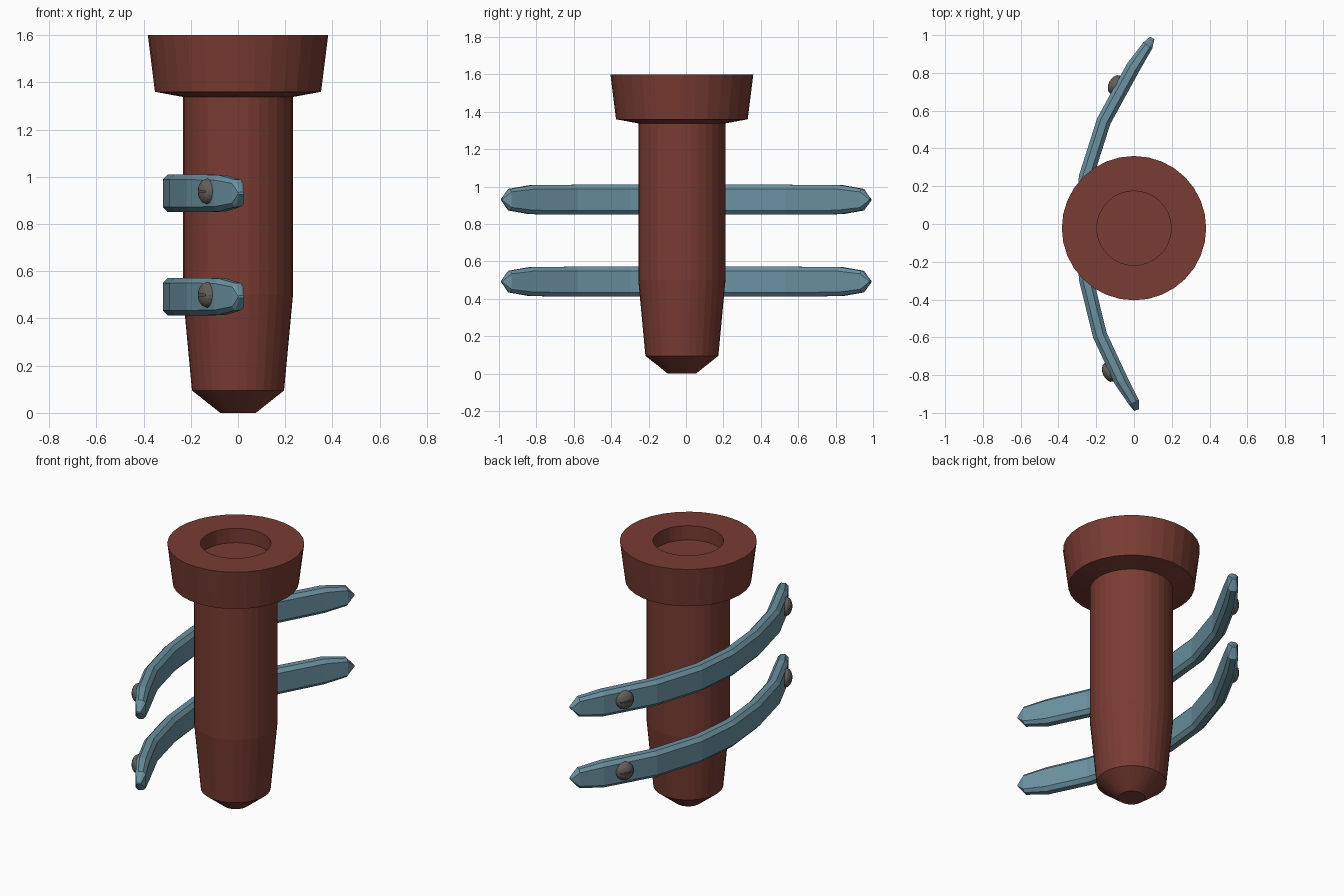
import bpy, bmesh, math
from mathutils import Vector, Matrix

if "Cube" in bpy.data.objects:
    bpy.data.objects.remove(bpy.data.objects["Cube"], do_unlink=True)


def material(name, rgb):
    m = bpy.data.materials.new(name)
    m.use_nodes = True
    m.diffuse_color = (*rgb, 1)
    bsdf = next(n for n in m.node_tree.nodes if n.type == 'BSDF_PRINCIPLED')
    bsdf.inputs["Base Color"].default_value = (*rgb, 1)
    return m


RED = material("red_brown", (0.19, 0.045, 0.033))
BLUE = material("steel_blue", (0.147, 0.285, 0.355))
GREY = material("dark_grey", (0.13, 0.115, 0.105))


def finish(name, bm, mat):
    bmesh.ops.recalc_face_normals(bm, faces=bm.faces)
    mesh = bpy.data.meshes.new(name)
    bm.to_mesh(mesh)
    bm.free()
    mesh.materials.append(mat)
    obj = bpy.data.objects.new(name, mesh)
    bpy.context.collection.objects.link(obj)
    return obj


def loft(bm, rings):
    """Bridge closed rings of points and cap both ends."""
    loops = [[bm.verts.new(p) for p in ring] for ring in rings]
    n = len(loops[0])
    for a, b in zip(loops, loops[1:]):
        for i in range(n):
            j = (i + 1) % n
            bm.faces.new((a[i], a[j], b[j], b[i]))
    bm.faces.new(loops[0])
    bm.faces.new(loops[-1])


def lathe(bm, profile, sides, centre_y=0):
    turn = [math.tau * i / sides for i in range(sides)]
    loft(bm, [[(r * math.cos(a), centre_y + r * math.sin(a), z) for a in turn]
              for r, z in profile])


# Turned post with a flared head and a shallow socket
bm = bmesh.new()
lathe(bm, [(0.075, 0), (0.195, 0.095), (0.233, 0.5), (0.233, 1.338), (0.352, 1.36),
           (0.382, 1.6), (0.197, 1.6), (0.197, 1.512)], 32, -0.022)
finish("post", bm, RED)

# Bowed bars: chamfered section swept along a shallow arc, tapering to the tips
# each station: x, y, height scale, thickness scale
PATH = [(0.013, -0.985, 0.06, 0.35), (0.0, -0.945, 0.72, 0.75), (-0.068, -0.83, 0.97, 1),
        (-0.18, -0.59, 1, 1), (-0.252, -0.3, 1, 1), (-0.28, -0.02, 1, 1),
        (-0.254, 0.25, 1, 1), (-0.16, 0.545, 1, 1), (-0.004, 0.83, 0.97, 1),
        (0.073, 0.945, 0.72, 0.75), (0.096, 0.985, 0.06, 0.35)]
QUARTER = [(0.038, 0.058), (0.018, 0.08)]
SECTION = (QUARTER + [(-t, h) for t, h in reversed(QUARTER)]
           + [(-t, -h) for t, h in QUARTER] + [(t, -h) for t, h in reversed(QUARTER)])


def bar(name, z):
    rings = []
    for i, (x, y, hs, ts) in enumerate(PATH):
        a, b = PATH[max(i - 1, 0)], PATH[min(i + 1, len(PATH) - 1)]
        along = Vector((b[0] - a[0], b[1] - a[1])).normalized()
        rings.append([(x - along.y * t * ts, y + along.x * t * ts, z + h * hs)
                      for t, h in SECTION])
    bm = bmesh.new()
    loft(bm, rings)
    finish(name, bm, BLUE)


# Domed screw with a slot cut across its head
def screw(name, location, normal):
    bm = bmesh.new()
    dome = [(0.054 * math.cos(a), 0.034 * math.sin(a))
            for a in (math.radians(d) for d in (0, 25, 48, 68, 84))]
    lathe(bm, [(0.054, -0.012)] + dome, 20)
    obj = finish(name, bm, GREY)

    bm = bmesh.new()
    bmesh.ops.create_cube(bm, size=1, matrix=Matrix.Translation((0, 0, 0.035))
                          @ Matrix.Diagonal((0.008, 0.2, 0.024, 1)))
    cutter = finish("slot_cutter", bm, GREY)
    cutter.hide_render = True
    mod = obj.modifiers.new("slot", 'BOOLEAN')
    mod.operation, mod.object, mod.solver = 'DIFFERENCE', cutter, 'EXACT'
    deps = bpy.context.evaluated_depsgraph_get()
    obj.data = bpy.data.meshes.new_from_object(obj.evaluated_get(deps))
    obj.modifiers.clear()
    bpy.data.objects.remove(cutter, do_unlink=True)

    # local x points up, so the slot lies level
    out = Vector(normal).normalized()
    up = Vector((0, 0, 1))
    side = out.cross(up)
    obj.matrix_world = (Matrix.Translation(location)
                        @ Matrix((up, side, out)).transposed().to_4x4())


for level, z in (("lower", 0.492), ("upper", 0.93)):
    bar(level + "_bar", z)
    screw(level + "_front_screw", (-0.132, -0.785, z + 0.008), (-0.91, -0.41, 0))
    screw(level + "_back_screw", (-0.1, 0.738, z + 0.008), (-0.885, 0.47, 0))
